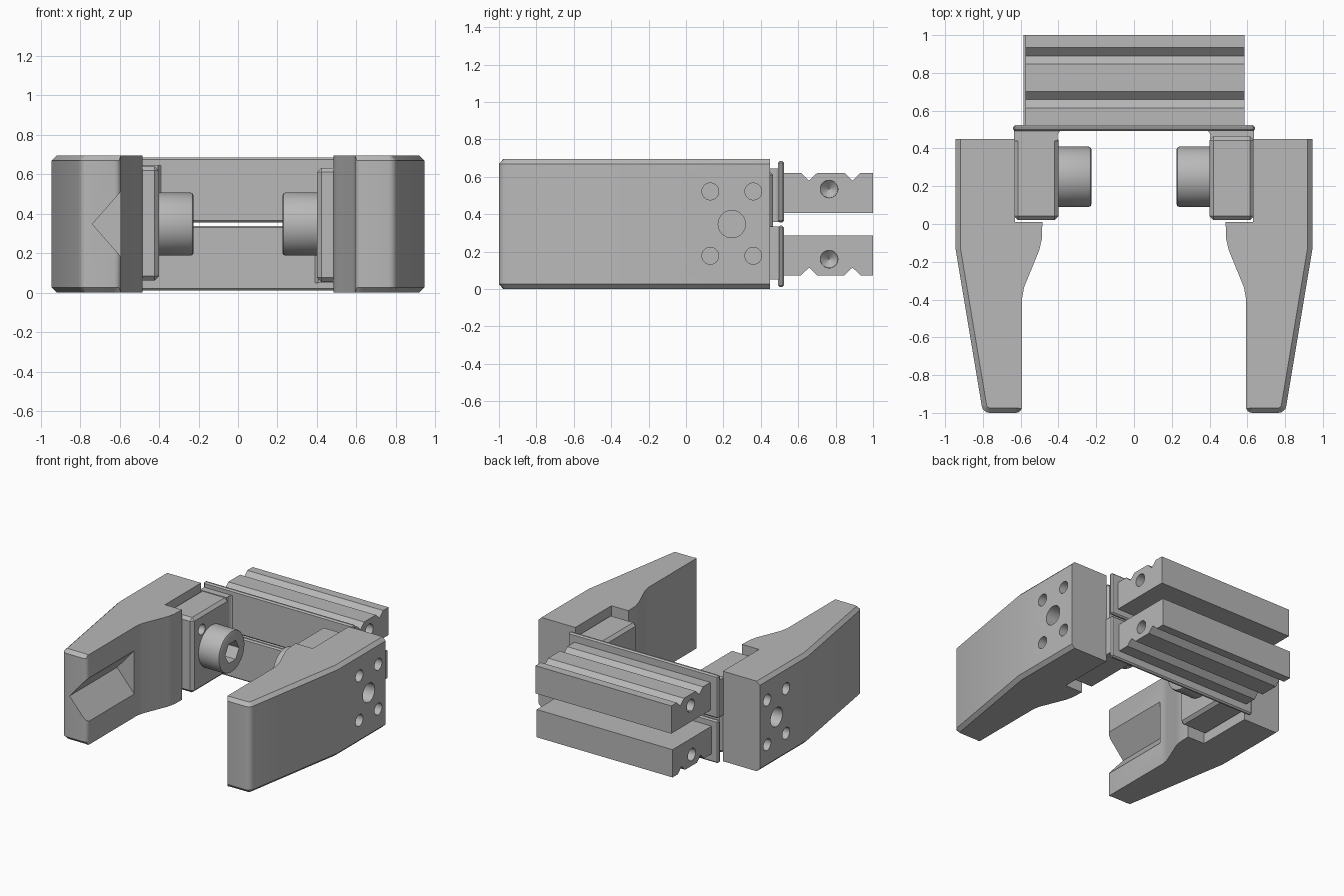
import bpy, bmesh, math
from mathutils import Matrix, Vector

if "Cube" in bpy.data.objects:
    bpy.data.objects.remove(bpy.data.objects["Cube"])

H = 0.695          # full height
MID = H / 2        # height of the half-turn axis

steel = bpy.data.materials.new("plain grey steel")
steel.use_nodes = True
steel.diffuse_color = (0.48, 0.48, 0.48, 1)
steel.node_tree.nodes["Principled BSDF"].inputs["Base Color"].default_value = (0.48, 0.48, 0.48, 1)

# Half turn about the front-back axis through the middle of the model
HALF_TURN = (Matrix.Translation((0, 0, MID)) @ Matrix.Rotation(math.pi, 4, "Y")
             @ Matrix.Translation((0, 0, -MID)))


def finish(name, bm):
    bmesh.ops.recalc_face_normals(bm, faces=bm.faces)
    mesh = bpy.data.meshes.new(name)
    bm.to_mesh(mesh)
    bm.free()
    obj = bpy.data.objects.new(name, mesh)
    bpy.context.collection.objects.link(obj)
    mesh.materials.append(steel)
    return obj


def prism(points, shift):
    """Close a planar outline and sweep it by a vector."""
    bm = bmesh.new()
    face = bm.faces.new([bm.verts.new(p) for p in points])
    out = bmesh.ops.extrude_face_region(bm, geom=[face])
    bmesh.ops.translate(bm, vec=shift, verts=[v for v in out["geom"] if isinstance(v, bmesh.types.BMVert)])
    bmesh.ops.recalc_face_normals(bm, faces=bm.faces)
    return bm


def box(x, y, z, bevel=0.0):
    bm = prism([(x[0], y[0], z[0]), (x[1], y[0], z[0]), (x[1], y[1], z[0]), (x[0], y[1], z[0])],
               (0, 0, z[1] - z[0]))
    if bevel:
        bmesh.ops.bevel(bm, geom=bm.edges[:], offset=bevel, segments=1, affect="EDGES")
    return bm


def rod(x0, x1, y, z, r, sides=32, r2=None):
    """Round bar or cone along x; r is at x0, r2 at x1."""
    bm = bmesh.new()
    bmesh.ops.create_cone(bm, cap_ends=True, segments=sides, radius1=r,
                          radius2=r if r2 is None else r2, depth=abs(x1 - x0))
    turn = math.pi / 2 if x1 > x0 else -math.pi / 2
    bmesh.ops.transform(bm, verts=bm.verts, matrix=Matrix.Translation(((x0 + x1) / 2, y, z))
                        @ Matrix.Rotation(turn, 4, "Y"))
    return bm


def cut(obj, cutters):
    for bm in cutters:
        cutter = finish("cutter", bm)
        mod = obj.modifiers.new("cut", "BOOLEAN")
        mod.operation, mod.solver, mod.object = "DIFFERENCE", "EXACT", cutter
        deps = bpy.context.evaluated_depsgraph_get()
        old = obj.data
        new = bpy.data.meshes.new_from_object(obj.evaluated_get(deps))
        obj.modifiers.clear()
        obj.data = new
        bpy.data.meshes.remove(old)
        bpy.data.objects.remove(cutter)


def smooth(obj):
    bpy.ops.object.select_all(action="DESELECT")
    obj.select_set(True)
    bpy.context.view_layer.objects.active = obj
    bpy.ops.object.shade_smooth_by_angle(angle=math.radians(28))


def finger(name, s):
    """Gripping finger on the side s of the centre."""
    outline = [(0.63, 0.45), (0.945, 0.45), (0.945, -0.13), (0.80, -1.0), (0.592, -1.0),
               (0.592, -0.39), (0.582, -0.335), (0.502, -0.14), (0.488, -0.08), (0.485, 0.01), (0.63, 0.01)]
    bm = prism([(s * x, y, 0) for x, y in outline], (0, 0, H))
    # Round the upright tip corners
    tip = [e for e in bm.edges if all(v.co.y < -0.95 for v in e.verts)
           and abs(e.verts[0].co.z - e.verts[1].co.z) > 0.1]
    bmesh.ops.bevel(bm, geom=tip, offset=0.035, segments=4, profile=0.5, affect="EDGES")
    # Chamfer the rims of the outer and tip faces
    bm.normal_update()
    rim = set()
    for f in bm.faces:
        if abs(f.normal.z) < 0.1 and (f.normal.x * s > 0.5 or f.normal.y < -0.6):
            rim.update(e for e in f.edges if abs(e.verts[0].co.z - e.verts[1].co.z) < 0.01)
    bmesh.ops.bevel(bm, geom=list(rim), offset=0.026, segments=1, affect="EDGES")
    obj = finish(name, bm)
    # Mounting holes, central hole larger
    holes = [(y, z, 0.045) for y in (0.13, 0.36) for z in (0.178, 0.522)] + [(0.245, MID, 0.073)]
    cut(obj, [rod(s * 0.6, s * 1.0, y, z, r) for y, z, r in holes])
    smooth(obj)
    return obj


right_finger = finger("right_finger", -1)
left_finger = finger("left_finger", 1)

# Vee groove in the gripping face of one finger
cut(right_finger, [prism([(-0.738, -1.1, MID), (-0.55, -1.1, MID + 0.215), (-0.55, -1.1, MID - 0.215)],
                         (0, 0.68, 0))])
smooth(right_finger)


def carriage(side, turn):
    """Mounting block, screw, neck, plate and rail of one finger."""
    def place(name, bm):
        bmesh.ops.transform(bm, matrix=turn, verts=bm.verts)
        return finish(name, bm)

    def turned(bm):
        bmesh.ops.transform(bm, matrix=turn, verts=bm.verts)
        return bm

    # Mounting block with two dowel holes
    block = place(side + "_mounting_block", box((-0.635, -0.40), (0.02, 0.465), (0.062, 0.64), 0.022))
    cut(block, [turned(rod(-0.5, -0.35, y, z, 0.04)) for y, z in ((0.13, 0.52), (0.36, 0.175))])
    smooth(block)

    # Socket head screw
    bm = rod(-0.41, -0.225, 0.25, MID, 0.16, 48)
    end = [e for e in bm.edges if all(v.co.x > -0.23 for v in e.verts)]
    bmesh.ops.bevel(bm, geom=end, offset=0.016, segments=2, profile=0.5, affect="EDGES")
    screw = place(side + "_socket_screw", bm)
    cut(screw, [turned(rod(-0.32, -0.2, 0.25, MID, 0.085, 6))])
    smooth(screw)

    # Neck flaring into the plate
    neck = [(-0.635, 0.44), (-0.405, 0.44), (-0.405, 0.47), (-0.398, 0.485), (-0.385, 0.497), (-0.635, 0.497)]
    place(side + "_neck", prism([(x, y, 0.36) for x, y in neck], (0, 0, 0.285)))

    # Carrier plate with a thinner raised border
    place(side + "_plate", box((-0.64, 0.64), (0.492, 0.524), (0.356, 0.685), 0.01))

    # Rail with two vee grooves
    top, low = 0.622, 0.58
    profile = [(0.52, 0.408), (1.0, 0.408), (1.0, top)]
    for y in (0.89, 0.658):
        profile += [(y + 0.044, top), (y, low), (y - 0.044, top)]
    profile.append((0.52, top))
    rail = place(side + "_rail", prism([(-0.575, y, z) for y, z in profile], (1.16, 0, 0)))
    # Drilled holes with conical bottoms in the rail ends
    drills = []
    for end, d in ((-0.575, 1), (0.585, -1)):
        drills += [rod(end - d * 0.05, end + d * 0.12, 0.765, 0.535, 0.047),
                   rod(end + d * 0.119, end + d * 0.16, 0.765, 0.535, 0.047, r2=0.002)]
    cut(rail, [turned(b) for b in drills])
    smooth(rail)


carriage("right", Matrix.Identity(4))
carriage("left", HALF_TURN)
